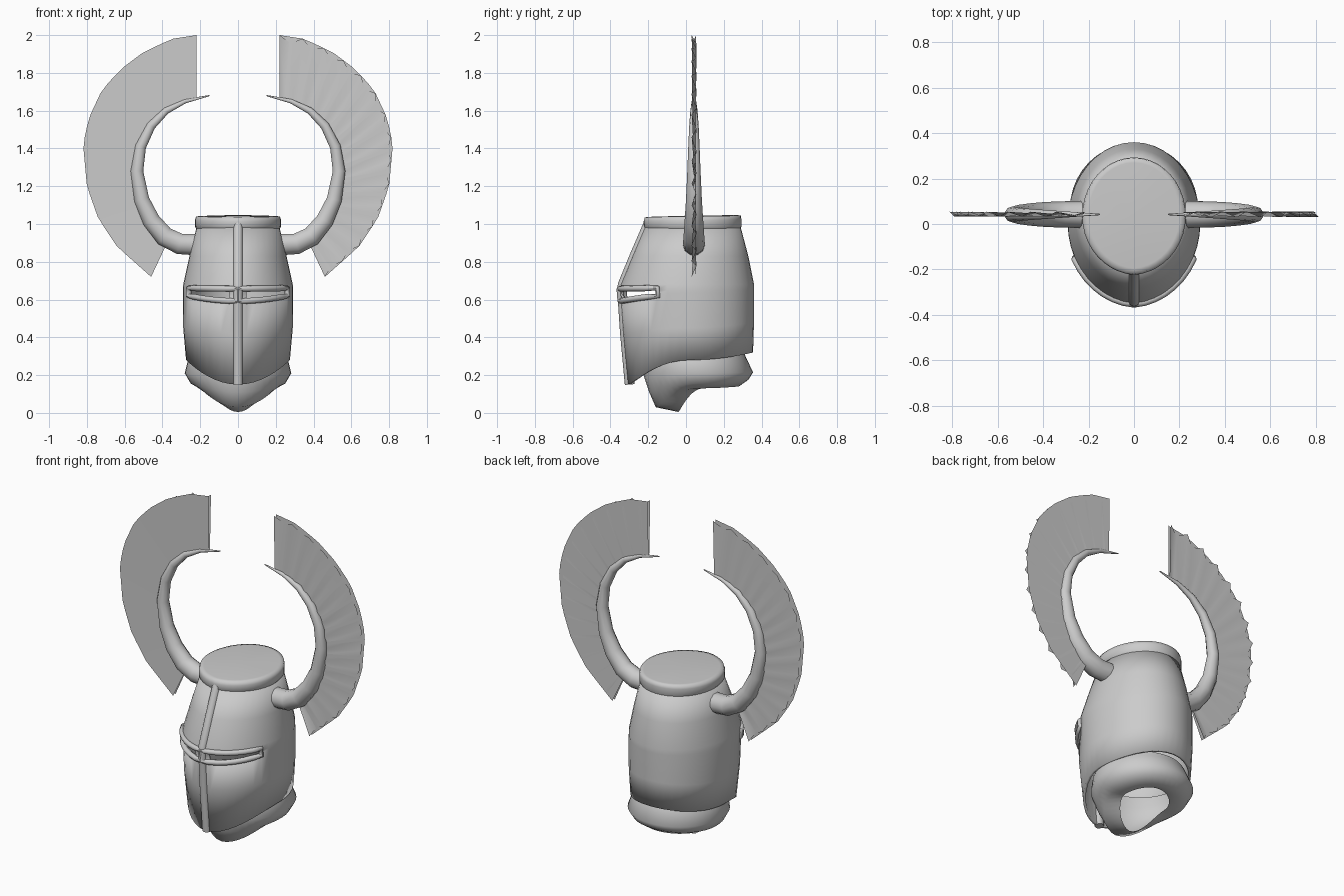
import bpy, bmesh, math
from mathutils import Vector

cube = bpy.data.objects.get("Cube")
if cube:
    bpy.data.objects.remove(cube, do_unlink=True)

steel = bpy.data.materials.new("grey_steel")
steel.use_nodes = True
COLOUR = (0.6, 0.6, 0.6, 1)
steel.diffuse_color = COLOUR
steel.node_tree.nodes["Principled BSDF"].inputs["Base Color"].default_value = COLOUR

N = 40  # columns around the helmet


def activate(ob):
    bpy.ops.object.select_all(action="DESELECT")
    ob.select_set(True)
    bpy.context.view_layer.objects.active = ob


def finish(name, bm, angle=40):
    bmesh.ops.recalc_face_normals(bm, faces=bm.faces)
    me = bpy.data.meshes.new(name)
    bm.to_mesh(me)
    bm.free()
    me.materials.append(steel)
    ob = bpy.data.objects.new(name, me)
    bpy.context.collection.objects.link(ob)
    activate(ob)
    bpy.ops.object.shade_smooth_by_angle(angle=math.radians(angle))
    return ob


def ring_point(t, a, yf, yb, zf, zs, zb):
    """Point on an oval ring; t = 0 is the front. Heights: front, side, back."""
    c = math.cos(t)
    mid, half = (yf + yb) / 2, (yb - yf) / 2
    keel = 1 - abs(t) / (math.pi / 2)
    depth = 0.9 * c + 0.1 * keel if c > 0 else c
    z = zs + ((zf if c > 0 else zb) - zs) * c * c
    return Vector((a * math.sin(t), mid - half * depth, z))


def column(i):
    return (i if i <= N // 2 else i - N) * 2 * math.pi / N


def loft(rows, skip=None, lid=None):
    bm = bmesh.new()
    rings = [[bm.verts.new(ring_point(column(i), *r)) for i in range(N)] for r in rows]
    for k in range(len(rows) - 1):
        for i in range(N):
            j = (i + 1) % N
            if skip and skip(k, i):
                continue
            bm.faces.new((rings[k][i], rings[k][j], rings[k + 1][j], rings[k + 1][i]))
    if lid:
        top = bm.verts.new(lid)
        for i in range(N):
            bm.faces.new((rings[-1][i], rings[-1][(i + 1) % N], top))
    return bm


def tube(name, pts, radii, sides=2, closed=False):
    cu = bpy.data.curves.new(name, "CURVE")
    cu.dimensions = "3D"
    cu.bevel_depth = 1
    cu.bevel_resolution = sides
    cu.use_fill_caps = True
    sp = cu.splines.new("POLY")
    sp.points.add(len(pts) - 1)
    sp.use_cyclic_u = closed
    for p, co, r in zip(sp.points, pts, radii):
        p.co = (*co, 1)
        p.radius = r
    cu.materials.append(steel)
    ob = bpy.data.objects.new(name, cu)
    bpy.context.collection.objects.link(ob)
    activate(ob)
    bpy.ops.object.convert(target="MESH")
    bpy.ops.object.shade_smooth_by_angle(angle=math.radians(50))
    return bpy.context.object


def resample(pts, n):
    pts = [Vector(p) for p in pts]
    lens = [(b - a).length for a, b in zip(pts, pts[1:])]
    out = []
    for i in range(n):
        d = sum(lens) * i / (n - 1)
        k = 0
        while k < len(lens) - 1 and d > lens[k]:
            d -= lens[k]
            k += 1
        out.append(pts[k].lerp(pts[k + 1], min(1, d / lens[k])))
    return out


# Helmet shell with open eye slits
LOW, HIGH = 2, 3
shell_rows = [
    (0.275, -0.31, 0.355, 0.15, 0.28, 0.32),
    (0.29, -0.335, 0.36, 0.42, 0.45, 0.48),
    (0.292, -0.347, 0.36, 0.60, 0.635, 0.63),
    (0.292, -0.352, 0.36, 0.645, 0.65, 0.65),
    (0.29, -0.347, 0.36, 0.68, 0.68, 0.68),
    (0.257, -0.285, 0.33, 0.83, 0.83, 0.83),
    (0.215, -0.212, 0.285, 1.0, 1.0, 1.0),
]
SLIT = range(1, 7)
shell = finish("helmet_shell", loft(
    shell_rows, skip=lambda k, i: k == LOW and (i in SLIT or N - 1 - i in SLIT)))
wall = shell.modifiers.new("wall", "SOLIDIFY")
wall.thickness = 0.015
wall.offset = -1

# Rolled rim and domed lid
finish("top_rim_and_lid", loft([
    (0.216, -0.212, 0.285, 0.97, 0.97, 0.97),
    (0.228, -0.224, 0.293, 0.985, 0.985, 0.985),
    (0.228, -0.224, 0.293, 1.015, 1.02, 1.025),
    (0.222, -0.218, 0.29, 1.035, 1.04, 1.045),
    (0.2, -0.195, 0.27, 1.038, 1.042, 1.047),
], lid=(0, 0.035, 1.045)), 80)

# Vertical nose ridge
ridge = [ring_point(0, *r) + Vector((0, 0.012, 0)) for r in shell_rows]
tube("nose_ridge", ridge, [0.026] * len(ridge))

# Raised borders around the eye slits
for side, label in ((1, "left"), (-1, "right")):
    cols = [side * column(i) for i in range(0, 8)]
    loop = [ring_point(t, *shell_rows[LOW]) for t in cols]
    back = [ring_point(t, *shell_rows[HIGH]) for t in reversed(cols)]
    loop = [p - Vector((0, 0, 0.008)) for p in loop]
    back = [p + Vector((0, 0, 0.012)) for p in back]
    tube(label + "_slit_border", loop + back, [0.016] * 16, closed=True)

# Neck guard, dipping at the front and curling in to the neck hole
guard = finish("neck_guard", loft([
    (0.25, -0.2, 0.30, 0.32, 0.32, 0.33),
    (0.265, -0.215, 0.315, 0.25, 0.28, 0.30),
    (0.282, -0.222, 0.355, 0.19, 0.21, 0.215),
    (0.25, -0.195, 0.33, 0.11, 0.155, 0.175),
    (0.20, -0.16, 0.28, 0.03, 0.13, 0.14),
    (0.14, -0.04, 0.22, 0.005, 0.13, 0.155),
]), 60)

# Horns and pleated fans; the right fan has its pleats on the back
HORN = [(0.2, 0.89, 0.06), (0.31, 0.895, 0.058), (0.39, 0.935, 0.055),
        (0.46, 1.02, 0.049), (0.51, 1.13, 0.042), (0.535, 1.28, 0.035),
        (0.515, 1.41, 0.03), (0.46, 1.52, 0.025), (0.38, 1.6, 0.019),
        (0.28, 1.65, 0.012), (0.15, 1.68, 0.003)]
INNER = [(0.38, 0.89), (0.46, 1.0), (0.53, 1.15), (0.545, 1.3),
         (0.51, 1.44), (0.44, 1.55), (0.34, 1.63), (0.22, 1.665)]
OUTER = [(0.46, 0.72), (0.64, 0.88), (0.74, 1.03), (0.8, 1.2), (0.82, 1.42),
         (0.79, 1.56), (0.72, 1.71), (0.62, 1.82), (0.5, 1.91), (0.35, 1.98),
         (0.22, 2.0)]
PLEATS = 14
MID_Y = 0.042


def fan_sheet(name, side, pleated):
    n = 2 * PLEATS + 1
    poke = 0.003 if side > 0 else -0.001
    bm = bmesh.new()
    pairs = []
    for i, (p, q) in enumerate(zip(resample(INNER, n), resample(OUTER, n))):
        y_in, y_out = MID_Y + side * 0.006, MID_Y + side * 0.01
        if pleated:
            valley = i % 2
            y_out += side * (poke if valley else -0.022)
            y_in += side * (poke if valley else -0.008)
            if valley:
                q = q.lerp(p, 0.1)
        pairs.append((bm.verts.new((side * p.x, y_in, p.y)),
                      bm.verts.new((side * q.x, y_out, q.y))))
    for (a, b), (c, d) in zip(pairs, pairs[1:]):
        bm.faces.new((a, b, d, c))
    return finish(name, bm, 60)


for side, label in ((1, "left"), (-1, "right")):
    tube(label + "_horn", [(side * x, MID_Y, z) for x, z, r in HORN],
         [r for x, z, r in HORN], sides=3)
    fan_sheet(label + "_fan_backing", side, False)
    fan_sheet(label + "_fan_pleats", side, True)
